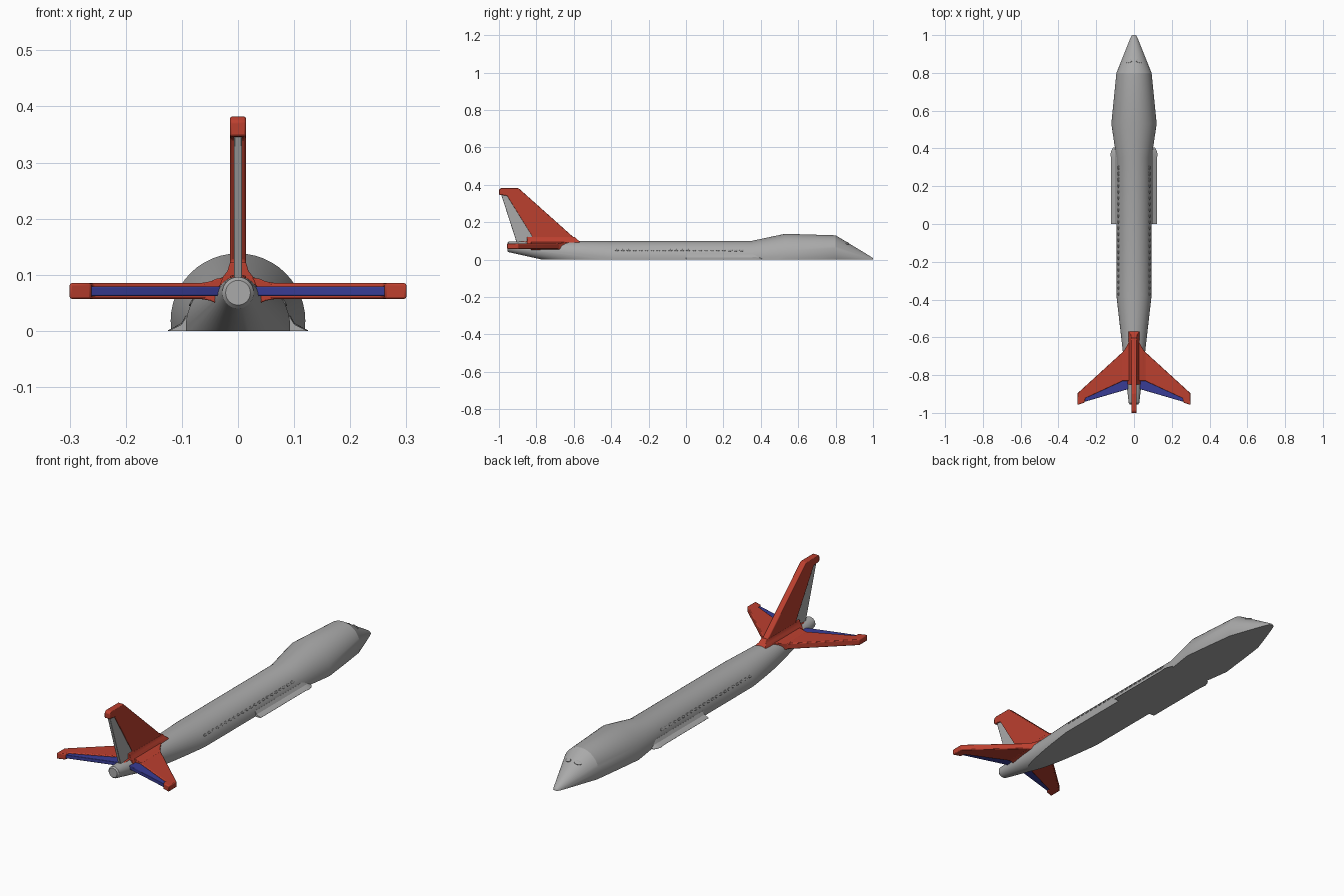
import bpy, bmesh, math
from mathutils import Vector, Matrix

if "Cube" in bpy.data.objects:
    bpy.data.objects.remove(bpy.data.objects["Cube"])


def material(name, rgb):
    m = bpy.data.materials.new(name)
    m.diffuse_color = (*rgb, 1)
    m.use_nodes = True
    m.node_tree.nodes["Principled BSDF"].inputs["Base Color"].default_value = m.diffuse_color
    return m


GREY = material("body grey", (0.40, 0.40, 0.40))
RED = material("tail red", (0.50, 0.050, 0.028))
BLUE = material("elevator blue", (0.040, 0.046, 0.30))


def finish(bm, name, mat, bevel=0.0, smooth=True):
    bmesh.ops.recalc_face_normals(bm, faces=bm.faces[:])
    me = bpy.data.meshes.new(name)
    bm.to_mesh(me)
    bm.free()
    ob = bpy.data.objects.new(name, me)
    bpy.context.collection.objects.link(ob)
    me.materials.append(mat)
    if bevel:
        b = ob.modifiers.new("rounded edges", 'BEVEL')
        b.width, b.segments, b.limit_method = bevel, 2, 'ANGLE'
    if smooth:
        bpy.ops.object.select_all(action='DESELECT')
        ob.select_set(True)
        bpy.context.view_layer.objects.active = ob
        bpy.ops.object.shade_smooth_by_angle(angle=math.radians(20 if not bevel else 35))
    return ob


def loft(bm, rings):
    """Skin closed rings of points and cap both ends."""
    rows = [[bm.verts.new(p) for p in r] for r in rings]
    n = len(rows[0])
    for a, b in zip(rows, rows[1:]):
        for i in range(n):
            j = (i + 1) % n
            bm.faces.new((a[i], a[j], b[j], b[i]))
    bm.faces.new(rows[0])
    bm.faces.new(rows[-1])


# Fuselage: stations of (y, centre height, radius), flat belly cut at z = 0
STATIONS = [(-0.955, 0.068, 0.022), (-0.948, 0.068, 0.028), (-0.38, 0.007, 0.093),
            (0.35, 0.007, 0.093), (0.53, 0.018, 0.120), (0.80, 0.037, 0.093),
            (0.985, -0.001, 0.019), (0.997, -0.003, 0.013), (1.0, -0.003, 0.008)]
SIDES = 48
bm = bmesh.new()
loft(bm, [[(r * math.cos(2 * math.pi * i / SIDES), y, c + r * math.sin(2 * math.pi * i / SIDES))
           for i in range(SIDES)] for y, c, r in STATIONS])
cut = bmesh.ops.bisect_plane(bm, geom=bm.verts[:] + bm.edges[:] + bm.faces[:],
                             plane_co=(0, 0, 0), plane_no=(0, 0, -1), clear_outer=True)
bmesh.ops.holes_fill(bm, edges=[e for e in bm.edges if e.is_boundary])
finish(bm, "fuselage", GREY)


def oval(bm, place, normal, along, length, height):
    """Thin oval pane lying on the hull."""
    n = Vector(normal).normalized()
    u = Vector(along)
    u = (u - n * u.dot(n)).normalized()
    v = n.cross(u)
    p = Vector(place)
    rings = []
    for lift, s in ((-0.003, 1), (0.0015, 1), (0.0025, 0.8)):
        rings.append([p + n * lift + u * length * s * math.cos(t * math.pi / 6)
                      + v * height * s * math.sin(t * math.pi / 6) for t in range(12)])
    loft(bm, rings)


# Cabin windows along both sides
bm = bmesh.new()
for side in (-1, 1):
    for i in range(22):
        y = -0.37 + i * 0.0318
        big = 1.25 if i > 18 else 1.0
        a = math.asin((0.050 - 0.007) / 0.093)
        n = (side * math.cos(a), 0, math.sin(a))
        oval(bm, (n[0] * 0.093, y, 0.007 + n[2] * 0.093), n, (0, 1, 0), 0.0105 * big, 0.0055 * big)
finish(bm, "cabin_windows", GREY)

# Cockpit windows on the nose cone
bm = bmesh.new()
for side in (-1, 1):
    y = 0.862
    f = (y - 0.80) / 0.185
    c, r = 0.037 - 0.038 * f, 0.093 - 0.074 * f
    a = math.radians(68)
    n = Vector((side * math.cos(a), 0.40 + 0.205 * math.sin(a), math.sin(a)))
    oval(bm, (side * r * math.cos(a), y, c + r * math.sin(a)), n, (1, -0.25 * side, 0), 0.017, 0.010)
finish(bm, "cockpit_windows", GREY)

# Wing root fairings flaring out of the lower hull
for side, label in ((-1, "left"), (1, "right")):
    bm = bmesh.new()
    rings = []
    for y, s in ((0.0, 1.0), (0.34, 1.0), (0.37, 1.12), (0.39, 0.95), (0.405, 0.65)):
        prof = [(0.08, 0.0), (0.08, 0.030), (0.09 + 0.001 * s, 0.027 * s),
                (0.09 + 0.010 * s, 0.012 * s), (0.09 + 0.031 * s, 0.001), (0.09 + 0.031 * s, 0.0)]
        rings.append([(side * x, y, z) for x, z in prof])
    loft(bm, rings)
    finish(bm, label + "_wing_root_fairing", GREY)


def plate(name, outline, half, mat, to3d, bevel):
    """Flat panel: outline in its own plane, thickened both ways."""
    bm = bmesh.new()
    loft(bm, [[to3d(p, q, h) for p, q in outline] for h in (-half, half)])
    finish(bm, name, mat, bevel)


# Vertical fin with inset rudder
upright = lambda y, z, h: (h, y, z)
plate("fin", [(-0.57, 0.085), (-0.585, 0.105), (-0.895, 0.382), (-0.99, 0.382), (-1.0, 0.374),
              (-1.0, 0.347), (-0.957, 0.342), (-0.822, 0.125), (-0.835, 0.100), (-0.89, 0.095),
              (-0.89, 0.07)], 0.0145, RED, upright, 0.004)
plate("rudder", [(-0.80, 0.09), (-0.80, 0.13), (-0.945, 0.36), (-0.992, 0.36), (-0.905, 0.09)],
      0.007, GREY, upright, 0.002)

# Flared foot of the fin
bm = bmesh.new()
loft(bm, [[(-w, -0.565 - b, z), (w, -0.565 - b, z), (w, -0.85, z), (-w, -0.85, z)]
          for z, w, b in ((0.078, 0.034, 0.0), (0.098, 0.026, 0.004),
                          (0.106, 0.019, 0.015), (0.122, 0.0143, 0.03))])
finish(bm, "fin_foot", RED, 0.002)

# Tailplanes, inset elevators and flared roots
for side, label in ((-1, "left"), (1, "right")):
    flat = lambda x, y, h, s=side: (s * x, y, 0.071 + h)
    plate(label + "_tailplane", [(0.0, -0.63), (0.035, -0.655), (0.30, -0.897), (0.30, -0.958),
                                 (0.262, -0.946), (0.258, -0.922), (0.04, -0.822), (0.0, -0.82)],
          0.0142, RED, flat, 0.004)
    plate(label + "_elevator", [(0.02, -0.80), (0.268, -0.915), (0.268, -0.943), (0.034, -0.875),
                                (0.02, -0.865)], 0.0085, BLUE, flat, 0.002)
    bm = bmesh.new()
    loft(bm, [[(side * x, y0, 0.071 - h), (side * x, y0, 0.071 + h),
               (side * x, -0.83, 0.071 + h), (side * x, -0.83, 0.071 - h)]
              for x, y0, h in ((0.015, -0.60, 0.026), (0.038, -0.645, 0.022),
                               (0.050, -0.666, 0.017), (0.066, -0.684, 0.0143))])
    finish(bm, label + "_tailplane_root", RED, 0.002)
